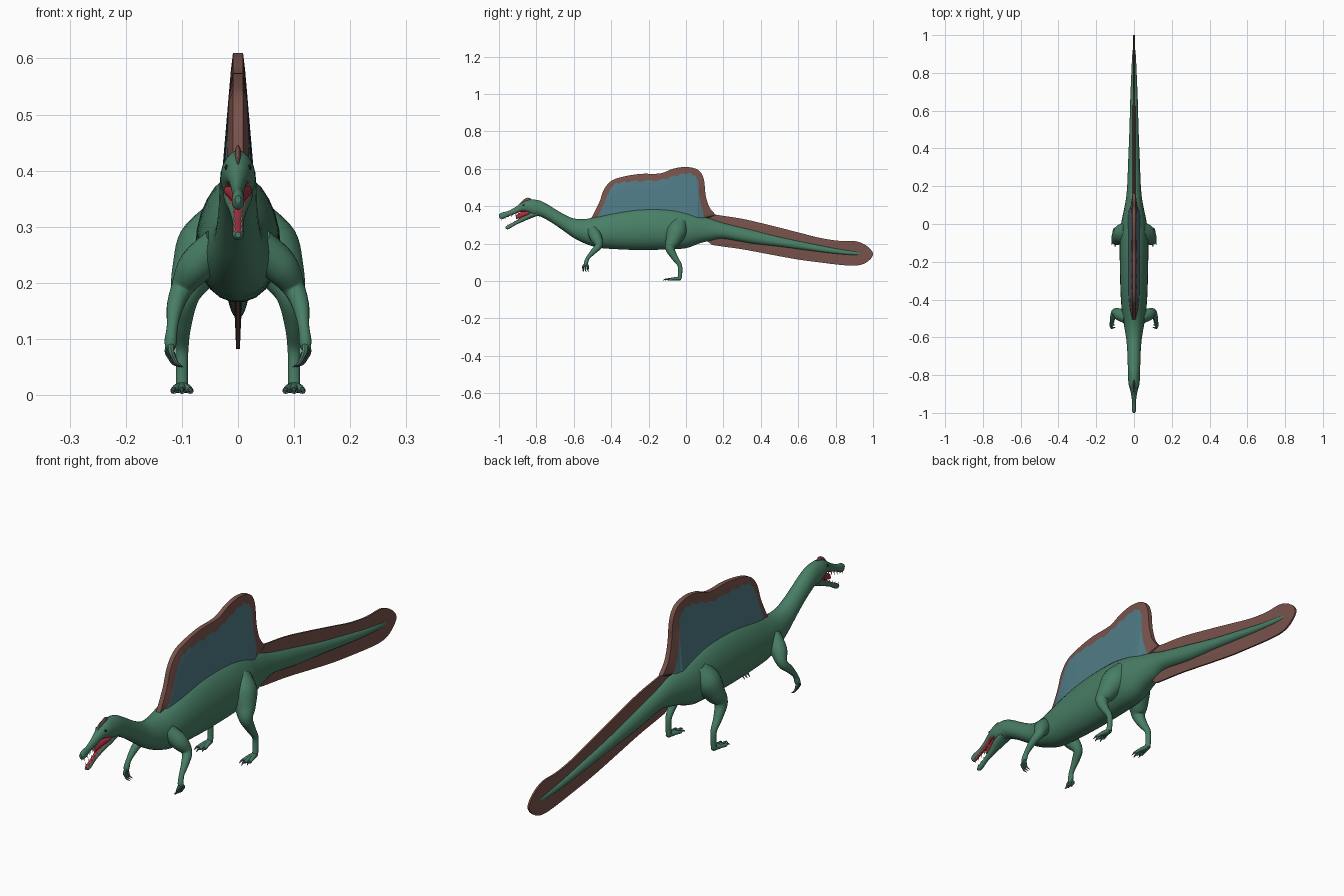
import bpy, bmesh, math
from mathutils import Vector

old = bpy.data.objects.get("Cube")
if old:
    bpy.data.objects.remove(old)


def material(name, colour):
    mat = bpy.data.materials.new(name)
    mat.use_nodes = True
    rgba = (*colour, 1)
    mat.diffuse_color = rgba
    mat.node_tree.nodes["Principled BSDF"].inputs["Base Color"].default_value = rgba
    return mat


GREEN = material("skin green", (.065, .21, .13))
BROWN = material("fin brown", (.19, .085, .07))
BLUE = material("sail blue", (.08, .2, .24))
RED = material("mouth red", (.38, .03, .05))
GREY = material("claw grey", (.12, .17, .2))
CREAM = material("tooth cream", (.75, .72, .6))
DARK = material("eye dark", (.02, .015, .015))


def resample(points, steps):
    """Smooth curve through tuples of any length."""
    result = []
    last = len(points) - 1
    for i in range(last):
        before, start = points[max(i - 1, 0)], points[i]
        end, after = points[i + 1], points[min(i + 2, last)]
        for s in range(steps):
            t = s / steps
            row = []
            for a, b, c, d in zip(before, start, end, after):
                slope_in, slope_out = (c - a) / 2, (d - b) / 2
                bend = 3 * (c - b) - 2 * slope_in - slope_out
                twist = 2 * (b - c) + slope_in + slope_out
                row.append(b + t * (slope_in + t * (bend + t * twist)))
            result.append(tuple(row))
    return result + [points[last]]


def loft(name, rings, mats, rule=None, mirror=False):
    """Skin closed rings; rule(face, segment) picks the material slot."""
    bm = bmesh.new()
    loops = [[bm.verts.new(p) for p in ring] for ring in rings]
    count = len(loops[0])
    segment = {}
    for one, two in zip(loops, loops[1:]):
        for k in range(count):
            n = (k + 1) % count
            segment[bm.faces.new((one[k], one[n], two[n], two[k]))] = k
    for cap in (loops[0], loops[-1]):
        segment[bm.faces.new(cap)] = -1
    bmesh.ops.recalc_face_normals(bm, faces=bm.faces[:])
    if rule:
        for face, k in segment.items():
            face.material_index = rule(face, k)
    mesh = bpy.data.meshes.new(name)
    bm.to_mesh(mesh)
    bm.free()
    for mat in mats:
        mesh.materials.append(mat)
    obj = bpy.data.objects.new(name, mesh)
    bpy.context.scene.collection.objects.link(obj)
    if mirror:
        obj.modifiers.new("mirror", "MIRROR").use_mirror_merge = False
    return obj


def egg_rings(sections, steps=4, sides=24, narrow=.12):
    """Upright egg sections from rows of y, top, bottom, half width."""
    rings = []
    for y, top, bottom, half in resample(sections, steps):
        ring = []
        for k in range(sides):
            angle = math.tau * (k + .5) / sides
            up = math.sin(angle)
            x = half * math.cos(angle) * (1 - narrow * up)
            ring.append((x, y, (top + bottom + (top - bottom) * up) / 2))
        rings.append(ring)
    return rings


def tube(name, path, mat, steps=4, sides=12, mirror=True):
    """Round limb from rows of x, y, z, radius."""
    rows = resample(path, steps)
    centres = [Vector(row[:3]) for row in rows]
    rings = []
    for i, centre in enumerate(centres):
        along = centres[min(i + 1, len(rows) - 1)] - centres[max(i - 1, 0)]
        side = along.cross(Vector((1, 0, 0))).normalized()
        across = along.cross(side).normalized()
        rings.append([centre + rows[i][3] * (side * math.cos(a) + across * math.sin(a))
                      for a in (math.tau * k / sides for k in range(sides))])
    return loft(name, rings, [mat], mirror=mirror)


# Body from snout to tail tip, with a red palate
body = [(-1, .356, .342, .005), (-.985, .366, .33, .011), (-.95, .375, .345, .01),
        (-.91, .397, .36, .014), (-.88, .418, .37, .02), (-.85, .432, .366, .028),
        (-.82, .436, .35, .031), (-.78, .43, .345, .032), (-.74, .41, .325, .033),
        (-.7, .385, .3, .034), (-.65, .356, .265, .037), (-.6, .335, .23, .042),
        (-.54, .332, .2, .052), (-.47, .347, .178, .063), (-.38, .372, .17, .07),
        (-.25, .392, .165, .074), (-.1, .392, .168, .075), (0, .375, .175, .068),
        (.07, .352, .2, .054), (.13, .335, .215, .043), (.2, .312, .225, .036),
        (.35, .275, .2, .03), (.5, .237, .183, .024), (.65, .205, .163, .02),
        (.8, .175, .145, .014), (.9, .16, .138, .009), (.945, .15, .143, .003)]


def palate(face, k):
    return int(face.normal.z < -.5 and -.98 < face.calc_center_median().y < -.855)


loft("body", egg_rings(body), [GREEN, RED], palate)

# Lower jaw with a red upper side, and the lining at the mouth corners
jaw = [(-.965, .291, .281, .005), (-.95, .3, .277, .01), (-.91, .322, .3, .01),
       (-.87, .35, .318, .016), (-.83, .372, .335, .025), (-.79, .375, .35, .026)]
loft("lower_jaw", egg_rings(jaw), [GREEN, RED], lambda face, k: int(face.normal.z > .5))
lining = [(-.91, .352, .33, .006), (-.87, .375, .342, .015), (-.84, .382, .35, .025)]
loft("mouth_lining", egg_rings(lining), [RED])

# Teeth along both jaws
for i in range(6):
    y = -.985 + i * .018
    low = .334 + i * .005
    tube("upper_tooth", [(.006, y, low + .006, .0025), (.007, y, low - .009, .0004)],
         CREAM, 1, 6)
    y += .03
    high = .294 + i * .009
    tube("lower_tooth", [(.006, y, high - .004, .0025), (.007, y, high + .01, .0004)],
         CREAM, 1, 6)

# Brow crest and eyes
crest = [(-.89, .412, .4, .002), (-.87, .434, .4, .005), (-.845, .446, .41, .006),
         (-.825, .438, .41, .003)]
loft("head_crest", egg_rings(crest), [BROWN])
tube("eye", [(.018, -.868, .405, .005), (.022, -.868, .406, .005), (.025, -.868, .406, .001)],
     DARK, 2, 10)

# Sail: rows of rim y, rim z, inner y, inner z
sail = [(-.51, .33, -.475, .34), (-.465, .417, -.445, .4), (-.44, .487, -.415, .47),
        (-.4, .535, -.385, .515), (-.34, .557, -.33, .53), (-.245, .573, -.245, .535),
        (-.14, .575, -.14, .54), (-.07, .6, -.07, .56), (0, .61, 0, .575),
        (.065, .594, .045, .565), (.095, .545, .065, .53), (.105, .46, .07, .46),
        (.125, .395, .085, .39), (.16, .353, .1, .34)]
columns = resample(sail, 4)
sail_rings = []
for i, (rim_y, rim_z, in_y, in_z) in enumerate(columns):
    bulge = math.sqrt(max(math.sin(math.pi * i / (len(columns) - 1)), 0))
    in_z += .006 * math.sin(i * 2.1) * bulge
    base_z = .31
    left = []
    for step in range(4):
        z = base_z + (in_z - base_z) * step / 3
        left.append((.011 + .085 * (.6 - z) * bulge, in_y, z))
    left.append((.009, rim_y, rim_z))
    sail_rings.append(left + [(-x, y, z) for x, y, z in reversed(left)])
loft("back_sail", sail_rings, [BROWN, BLUE], lambda face, k: int(k in (0, 1, 2, 6, 7, 8)))

# Tail fin above and below the tail: rows of y, top, bottom
fin = [(.08, .36, .25), (.13, .372, .2), (.16, .355, .19), (.3, .333, .17),
       (.45, .298, .142), (.6, .26, .115), (.72, .23, .099), (.82, .215, .087),
       (.9, .214, .082), (.95, .198, .092), (.985, .172, .116), (1, .15, .138)]
fin_rings = []
for y, top, bottom in resample(fin, 4):
    middle = (top + bottom) / 2
    half = .004 + .012 * (1 - y)
    edge = .0035
    fin_rings.append([(edge, y, top), (half, y, middle), (edge, y, bottom),
                      (-edge, y, bottom), (-half, y, middle), (-edge, y, top)])
loft("tail_fin", fin_rings, [BROWN])

# Hind legs
tube("hind_leg", [(.025, -.03, .315, .04), (.055, -.05, .265, .054), (.08, -.07, .215, .04),
                  (.095, -.085, .175, .026), (.1, -.06, .125, .017), (.1, -.034, .085, .012),
                  (.1, -.031, .045, .011), (.1, -.035, .012, .011)], GREEN, 5, 18)
for spread in (-.015, 0, .015):
    reach = -.1 + abs(spread) * .7
    tip = .1 + spread
    tube("toe", [(.1, -.03, .014, .01), (.1 + spread * .6, -.065, .012, .008),
                 (tip, reach, .008, .006)], GREEN, 3, 10)
    tube("toe_claw", [(tip, reach + .004, .009, .005), (tip, reach - .01, .01, .004),
                      (tip + spread * .2, reach - .022, .003, .0006)], GREY, 3, 8)

# Arms with three hooked fingers
tube("arm", [(.035, -.5, .27, .03), (.075, -.48, .23, .032), (.1, -.467, .19, .02),
             (.112, -.495, .158, .015), (.117, -.525, .123, .01),
             (.12, -.535, .095, .011), (.12, -.537, .08, .007)], GREEN, 5, 16)
for spread in (-1, 0, 1):
    y = -.537 + spread * .013
    knuckle = .122 + spread * .003
    tube("finger", [(.12, -.535, .092, .007), (knuckle, y, .078, .006),
                    (knuckle - .005, y, .066, .0045)], GREEN, 3, 8)
    tube("finger_claw", [(knuckle - .004, y, .068, .0045), (knuckle - .01, y, .057, .0035),
                         (knuckle - .022, y + .004, .05, .0006)], GREY, 3, 8)

# Smooth shading that keeps the creases
for obj in bpy.context.scene.objects:
    obj.select_set(obj.type == "MESH")
    if obj.type == "MESH":
        bpy.context.view_layer.objects.active = obj
bpy.ops.object.shade_smooth_by_angle(angle=math.radians(40))
